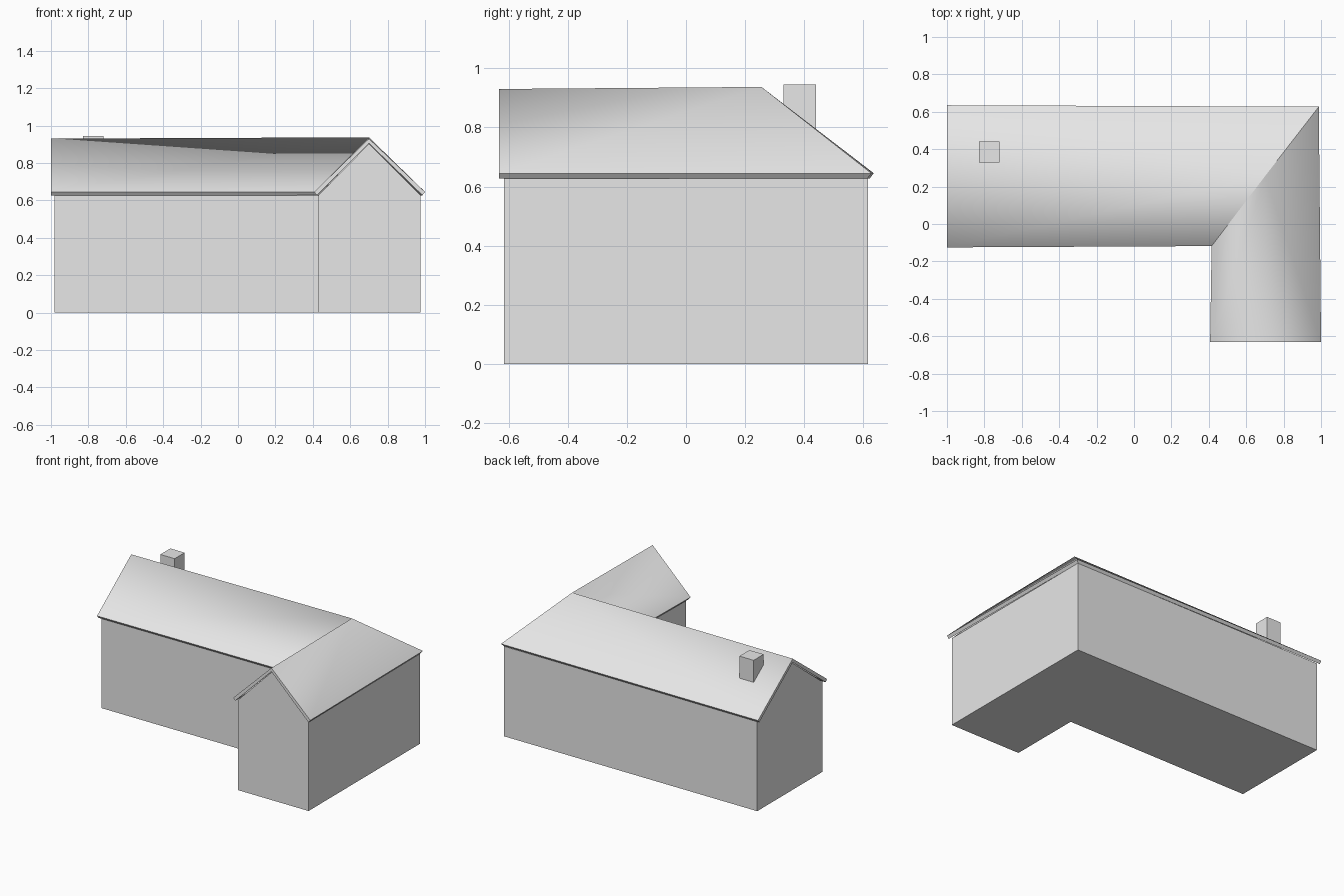
import bpy
import bmesh
from mathutils import Vector

cube = bpy.data.objects.get("Cube")
if cube:
    bpy.data.objects.remove(cube, do_unlink=True)

grey = bpy.data.materials.new("plain_grey")
grey.use_nodes = True
grey.diffuse_color = (0.8, 0.8, 0.8, 1)
grey.node_tree.nodes["Principled BSDF"].inputs["Base Color"].default_value = (0.8, 0.8, 0.8, 1)


def build(name, points, faces, soft_ridge=False):
    """Closed mesh; with soft_ridge, shading flows over the ridge only."""
    bm = bmesh.new()
    verts = [bm.verts.new(p) for p in points]
    for face in faces:
        bm.faces.new([verts[i] for i in face])
    bmesh.ops.recalc_face_normals(bm, faces=bm.faces)
    if soft_ridge:
        for face in bm.faces:
            face.smooth = True
        for edge in bm.edges:
            a, b = [f.normal.z for f in edge.link_faces]
            edge.smooth = min(a, b) > 0.65 or max(a, b) < -0.65
    mesh = bpy.data.meshes.new(name)
    bm.to_mesh(mesh)
    bm.free()
    mesh.materials.append(grey)
    obj = bpy.data.objects.new(name, mesh)
    bpy.context.collection.objects.link(obj)
    return obj


# Walls: L-shaped footprint with two gables meeting at a corner
EAVE, APEX = 0.627, 0.902
plan = [(-0.98, -0.105), (0.43, -0.105), (0.43, -0.615),
        (0.975, -0.615), (0.975, 0.615), (-0.98, 0.615)]
points = [(x, y, 0) for x, y in plan] + [(x, y, EAVE) for x, y in plan]
points += [(-0.98, 0.25, APEX), (0.70, -0.615, APEX), (0.70, 0.252, APEX)]
walls = [(0, 1, 7, 6), (1, 2, 8, 7), (2, 3, 9, 13, 8),
         (3, 4, 10, 9), (4, 5, 11, 10), (5, 0, 6, 12, 11)]
tops = [(6, 7, 14, 12), (7, 8, 13, 14), (9, 10, 14, 13), (10, 11, 12, 14)]
build("walls", points, [(5, 4, 3, 2, 1, 0)] + walls + tops)


# Roof wings: two thick slopes from a gable end to the shared mitre
def roof(name, gable, inset):
    valley, junction, hip = (0.415, -0.118, 0.645), (0.70, 0.255, 0.937), (0.988, 0.627, 0.645)
    outer = [Vector(p) for p in gable + [valley, junction, hip]]
    t = 0.014
    drop, ridge_drop = -0.018, -0.025
    a, b = inset
    shifts = [(a * t, b * t, drop), (0, 0, ridge_drop), (-a * t, -b * t, drop),
              (t, t, drop), (0, 0, ridge_drop), (-t, -t, drop)]
    inner = [p + Vector(s) for p, s in zip(outer, shifts)]
    faces = []
    for k in (0, 6):
        for eave in (0, 2):
            faces += [(k + 1, k + 4, k + eave), (k + 4, k + eave + 3, k + eave)]
    # eave edges, gable strips and mitre ends
    for i, j in [(0, 3), (2, 5), (0, 1), (1, 2), (3, 4), (4, 5)]:
        faces.append((i, j, j + 6, i + 6))
    build(name, outer + inner, faces, soft_ridge=True)


roof("main_roof", [(-1, -0.125, 0.645), (-1, 0.252, 0.93), (-1, 0.635, 0.645)], (0, 1))
roof("front_wing_roof", [(0.407, -0.632, 0.645), (0.70, -0.632, 0.93), (1, -0.632, 0.645)], (1, 0))

# Chimney on the back slope
bpy.ops.mesh.primitive_cube_add(size=1, location=(-0.775, 0.385, 0.845))
chimney = bpy.context.object
chimney.name = "chimney"
chimney.scale = (0.11, 0.11, 0.20)
chimney.data.materials.append(grey)
